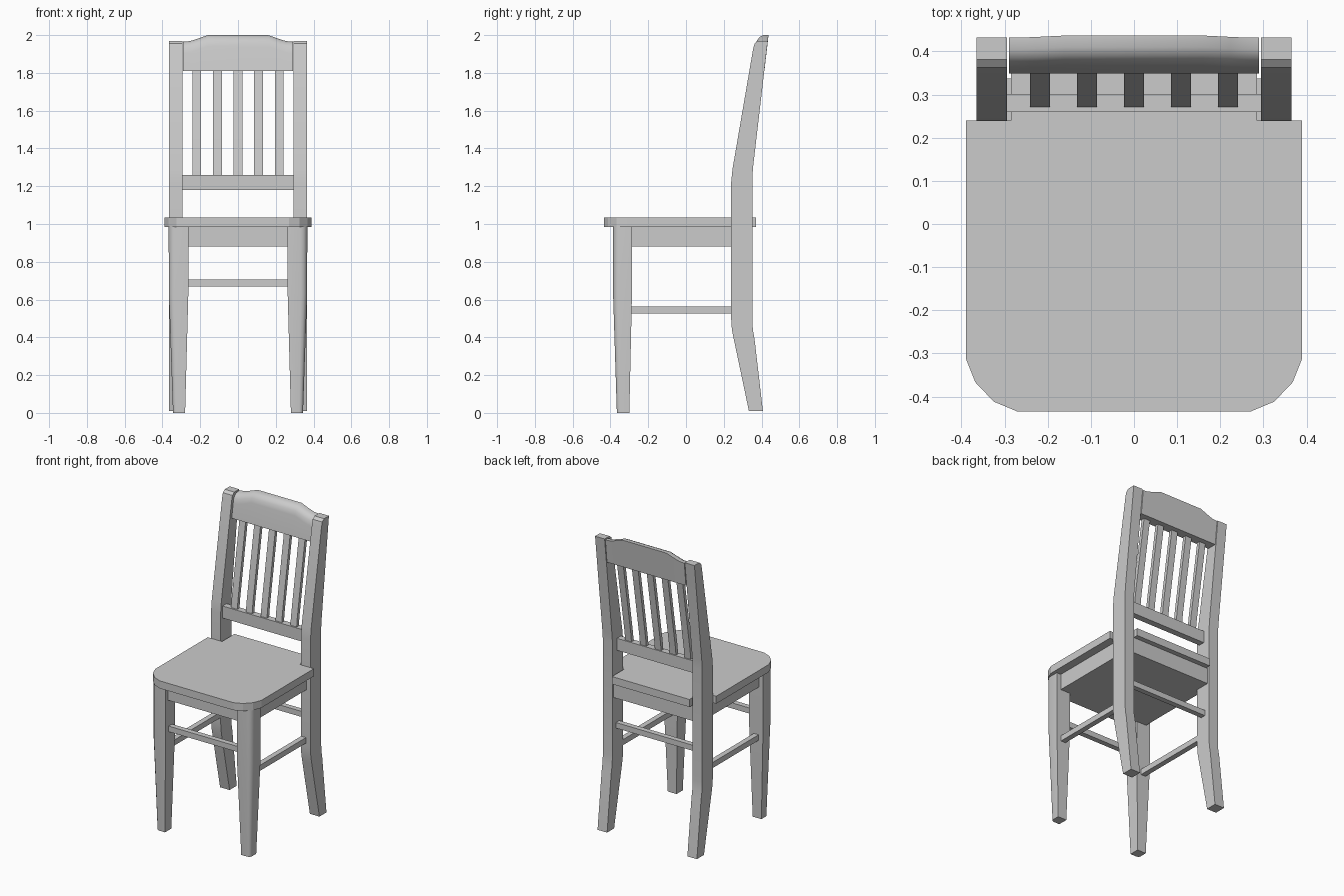
import bpy, bmesh, math

if "Cube" in bpy.data.objects:
    bpy.data.objects.remove(bpy.data.objects["Cube"])


def make(name, rings, mirror=False, smooth=False):
    """Skin a list of equal-length closed rings and cap both ends."""
    bm = bmesh.new()
    vr = [[bm.verts.new(p) for p in ring] for ring in rings]
    n = len(vr[0])
    for a, b in zip(vr, vr[1:]):
        for i in range(n):
            j = (i + 1) % n
            bm.faces.new((a[i], a[j], b[j], b[i]))
    bm.faces.new(vr[0])
    bm.faces.new(vr[-1])
    bmesh.ops.recalc_face_normals(bm, faces=bm.faces)
    me = bpy.data.meshes.new(name)
    bm.to_mesh(me)
    bm.free()
    ob = bpy.data.objects.new(name, me)
    bpy.context.collection.objects.link(ob)
    if mirror:
        ob.modifiers.new("mirror", 'MIRROR').use_clip = False
    if smooth:
        bpy.ops.object.select_all(action='DESELECT')
        ob.select_set(True)
        bpy.context.view_layer.objects.active = ob
        bpy.ops.object.shade_smooth_by_angle(angle=math.radians(30))
    return ob


def box(name, x0, x1, y0, y1, z0, z1, mirror=False):
    ring = [(x0, y0), (x1, y0), (x1, y1), (x0, y1)]
    return make(name, [[(x, y, z) for x, y in ring] for z in (z0, z1)], mirror)


def side_profile(name, yz, x0, x1, mirror=False, smooth=True):
    return make(name, [[(x, y, z) for y, z in yz] for x in (x0, x1)], mirror, smooth)


# seat with clipped front corners and notches for the back posts
half = [(0.27, -0.435), (0.325, -0.412), (0.368, -0.367), (0.39, -0.312),
        (0.39, 0.24), (0.285, 0.24), (0.285, 0.37)]
outline = half + [(-x, y) for x, y in reversed(half)]
make("seat", [[(x, y, z) for x, y in outline] for z in (0.985, 1.035)])

# apron block under the seat
box("apron", -0.335, 0.335, -0.36, 0.337, 0.88, 0.986)

# curved back posts, leg and upright in one piece
post = [(0.333, 0.01), (0.254, 0.386), (0.243, 0.44), (0.239, 0.50),
        (0.239, 1.22), (0.246, 1.29), (0.355, 1.925), (0.363, 1.955),
        (0.382, 1.97), (0.433, 1.97), (0.356, 1.31), (0.351, 1.25),
        (0.351, 0.50), (0.354, 0.44), (0.363, 0.39), (0.407, 0.01)]
side_profile("back_post", post, 0.295, 0.365, mirror=True)

# tapered front legs with a rounded outer corner
def leg_ring(z, x0, x1, y0, y1, r):
    arc = [math.radians(a) for a in (0, 30, 60, 90)]
    pts = [(x0, y0), (x0, y1), (x1, y1)]
    pts += [(x1 - r + r * math.cos(a), y0 + r - r * math.sin(a)) for a in arc]
    return [(x, y, z) for x, y in pts]

make("front_leg", [leg_ring(0, 0.28, 0.344, -0.366, -0.30, 0.02),
                   leg_ring(0.63, 0.263, 0.366, -0.386, -0.286, 0.033),
                   leg_ring(0.986, 0.261, 0.367, -0.386, -0.286, 0.035)],
     mirror=True, smooth=True)

# stretchers between the legs
box("front_stretcher", -0.27, 0.27, -0.352, -0.317, 0.668, 0.705)
box("back_stretcher", -0.30, 0.30, 0.278, 0.313, 0.668, 0.705)
box("side_stretcher", 0.297, 0.332, -0.295, 0.25, 0.525, 0.562, mirror=True)

# lower back rail
box("lower_back_rail", -0.296, 0.296, 0.26, 0.302, 1.18, 1.26)

# five leaning slats
slat = [(0.27, 1.25), (0.278, 1.32), (0.362, 1.83),
        (0.385, 1.83), (0.301, 1.32), (0.293, 1.25)]
for i in range(-2, 3):
    side_profile("back_slat", slat, i * 0.109 - 0.023, i * 0.109 + 0.023)

# crest rail: rounded section whose top rises towards the middle
stations = [(0.29, 0.035), (0.255, 0.032), (0.225, 0.023), (0.16, 0.0)]
stations = [(-x, d) for x, d in stations] + [(x, d) for x, d in reversed(stations)]
section = [(0.349, 1.81, 0), (0.368, 1.94, 1), (0.375, 1.97, 1), (0.39, 1.99, 1),
           (0.41, 2.0, 1), (0.437, 2.0, 1), (0.415, 1.81, 0)]
make("crest_rail", [[(x, y - 0.14 * d * k, z - d * k) for y, z, k in section]
                    for x, d in stations], smooth=True)
